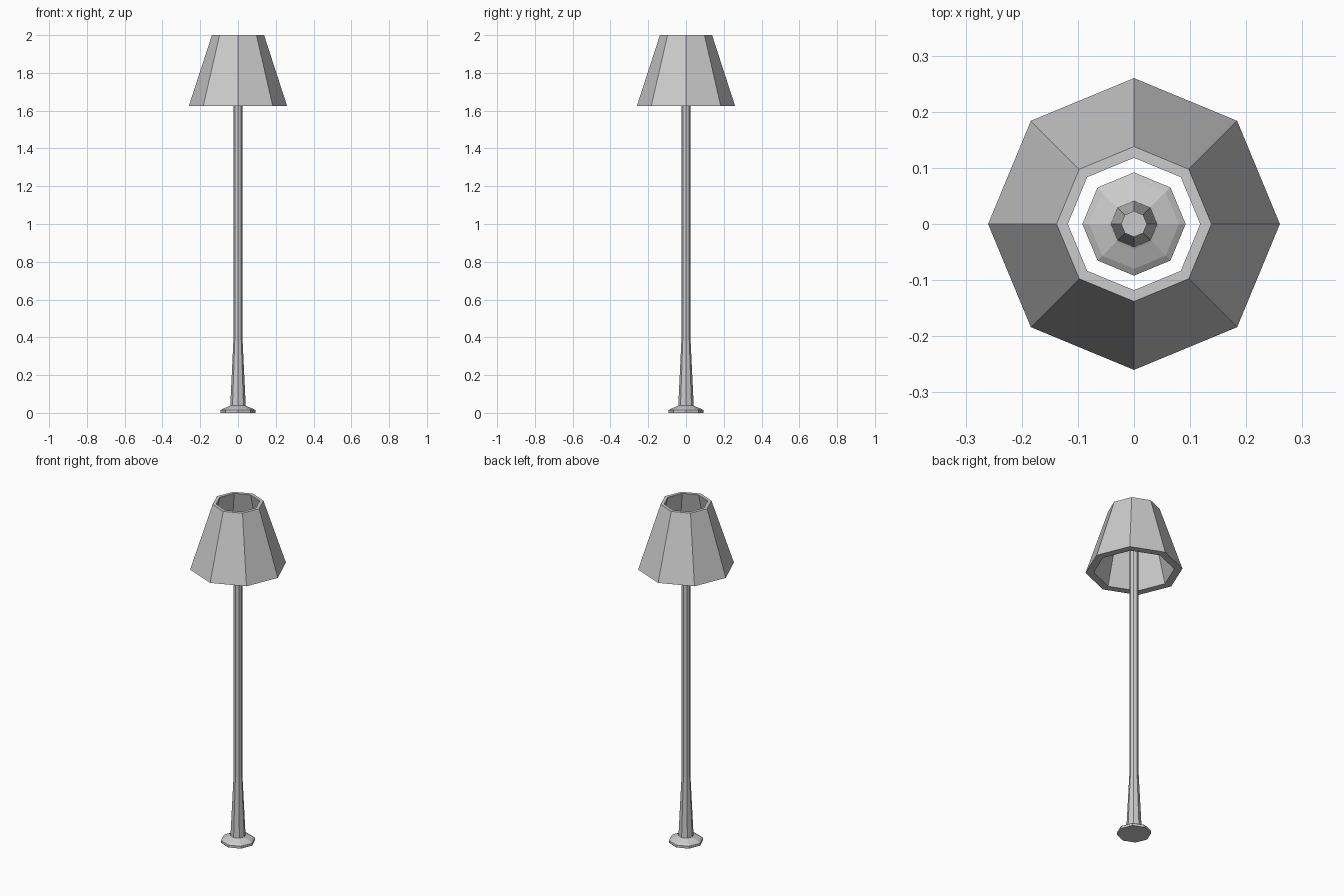
import bpy, bmesh, math

if "Cube" in bpy.data.objects:
    bpy.data.objects.remove(bpy.data.objects["Cube"])

SIDES = 8


def lathe(name, profile, closed=False):
    """Revolve (radius, z) points into an octagonal solid; open profiles get end caps."""
    bm = bmesh.new()
    rings = [[bm.verts.new((r * math.cos(2 * math.pi * i / SIDES),
                            r * math.sin(2 * math.pi * i / SIDES), z))
              for i in range(SIDES)] for r, z in profile]
    pairs = list(zip(rings, rings[1:]))
    if closed:
        pairs.append((rings[-1], rings[0]))
    else:
        bm.faces.new(rings[0][::-1])
        bm.faces.new(rings[-1])
    for a, b in pairs:
        for i in range(SIDES):
            j = (i + 1) % SIDES
            bm.faces.new((a[i], a[j], b[j], b[i]))
    bmesh.ops.recalc_face_normals(bm, faces=bm.faces)
    mesh = bpy.data.meshes.new(name)
    bm.to_mesh(mesh)
    bm.free()
    obj = bpy.data.objects.new(name, mesh)
    bpy.context.collection.objects.link(obj)
    return obj


# Foot, flared lower stem and straight pole in one profile
lathe("base_and_pole", [(0.092, 0), (0.092, 0.014), (0.08, 0.022), (0.045, 0.036),
                        (0.041, 0.038), (0.024, 0.39), (0.023, 1.82)])

# Hollow tapered shade, open at both ends
lathe("shade", [(0.26, 1.625), (0.138, 2.0), (0.118, 2.0), (0.216, 1.625)], closed=True)
